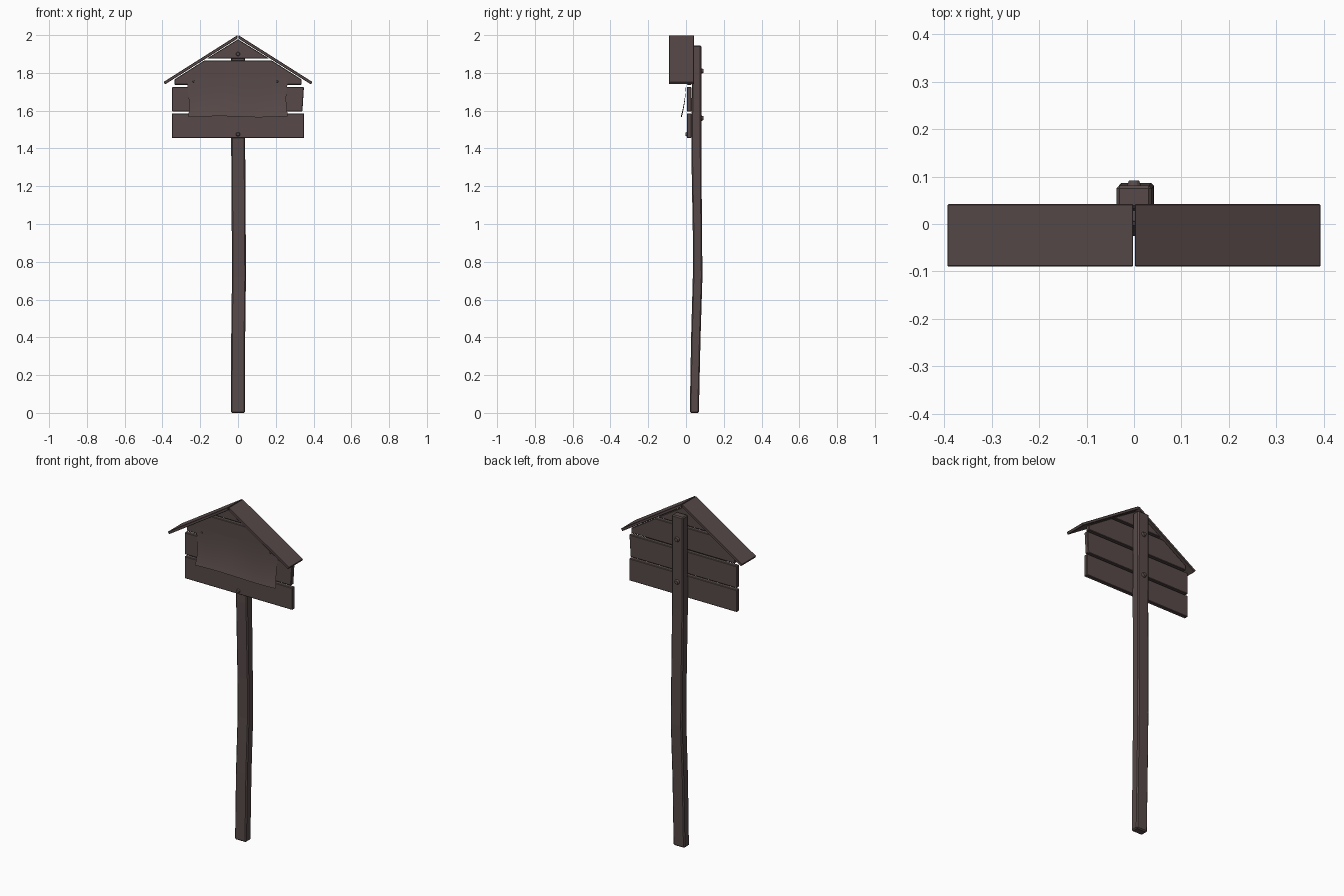
import bpy, bmesh, math
from mathutils import Matrix, Vector

if "Cube" in bpy.data.objects:
    bpy.data.objects.remove(bpy.data.objects["Cube"])

wood = bpy.data.materials.new("dark brown wood")
wood.diffuse_color = (0.095, 0.068, 0.066, 1)
wood.use_nodes = True
wood.node_tree.nodes["Principled BSDF"].inputs["Base Color"].default_value = wood.diffuse_color


def finish(name, bm, bevel=0.0, smooth=False):
    bmesh.ops.recalc_face_normals(bm, faces=bm.faces)
    me = bpy.data.meshes.new(name)
    bm.to_mesh(me)
    bm.free()
    ob = bpy.data.objects.new(name, me)
    bpy.context.collection.objects.link(ob)
    me.materials.append(wood)
    if bevel:
        m = ob.modifiers.new("bevel", 'BEVEL')
        m.width, m.segments, m.limit_method = bevel, 1, 'ANGLE'
    if smooth:
        for p in me.polygons:
            p.use_smooth = True
    return ob


def slab(name, pts, y0, y1, bevel=0.003):
    """Extrude an x-z outline from y0 to y1."""
    bm = bmesh.new()
    f = bm.faces.new([bm.verts.new((x, y0, z)) for x, z in pts])
    r = bmesh.ops.extrude_face_region(bm, geom=[f])
    vs = [v for v in r['geom'] if isinstance(v, bmesh.types.BMVert)]
    bmesh.ops.translate(bm, verts=vs, vec=(0, y1 - y0, 0))
    return finish(name, bm, bevel)


# Slightly crooked post: (z, x centre, y front, y back)
bm = bmesh.new()
rings = []
for z, cx, yf, yb in [(0, 0, .02, .068), (.4, .001, .027, .077), (.72, .005, .036, .087),
                      (.95, .004, .036, .085), (1.4, .001, .028, .081), (1.945, 0, .033, .081)]:
    rings.append([bm.verts.new((cx + sx * .037, y, z))
                  for sx, y in [(-1, yf), (1, yf), (1, yb), (-1, yb)]])
for a, b in zip(rings, rings[1:]):
    for i in range(4):
        j = (i + 1) % 4
        bm.faces.new((a[i], a[j], b[j], b[i]))
bm.faces.new(rings[0])
bm.faces.new(rings[-1])
finish("post", bm, 0.006)

# Back boards, the upper two cut to the gable
slab("bottom_board", [(-.35, 1.455), (.35, 1.455), (.35, 1.585), (-.35, 1.585)], .004, .029)
slab("middle_board", [(-.35, 1.596), (.341, 1.596), (.349, 1.725), (-.35, 1.725)], .004, .029)
slab("upper_board", [(-.337, 1.737), (.337, 1.737), (.337, 1.765),
                     (.18, 1.865), (-.18, 1.865), (-.337, 1.765)], .004, .029)
slab("gable_board", [(-.165, 1.876), (.165, 1.876), (0, 1.978)], .004, .029)

# Roof panels, mirrored
slope = Vector((.391, -.248)).normalized()
down = Vector((slope.y, -slope.x)) * .015
for s, side in ((-1, "left"), (1, "right")):
    a, b = Vector((.002, 2.0)), Vector((.394, 1.752))
    pts = [a, b, b + down, Vector((.002, 1.982))]
    slab(side + "_roof_panel", [(s * p.x, p.y) for p in pts], -.09, .042, .002)

# Curled paper notice with uneven edges
bm = bmesh.new()
NX, NZ = 24, 12
grid = []
for j in range(NZ + 1):
    t = j / NZ                      # 0 at top, 1 at bottom
    row = []
    for i in range(NX + 1):
        u = i / NX * 2 - 1
        x = u * .262 - .002 + .005 * abs(u) * math.sin(5 * t + 2 * u)
        z = 1.777 - .209 * t + .003 * math.sin(4 * u + 3 * t)
        y = .001 - .004 * t - .022 * t ** 2.5 + .002 * t * math.sin(5 * u)
        row.append(bm.verts.new((x, y, z)))
    grid.append(row)
for a, b in zip(grid, grid[1:]):
    for i in range(NX):
        bm.faces.new((a[i], b[i], b[i + 1], a[i + 1]))
finish("paper_notice", bm, 0, True)


# Nails and bolts: flattened domes facing along y
def dome(name, x, y, z, r, h, d):
    bm = bmesh.new()
    rot = Matrix.Rotation(math.radians(-90 * d), 4, 'X')
    bmesh.ops.create_cone(bm, cap_ends=True, segments=12, radius1=r, radius2=r * .65,
                          depth=h, matrix=Matrix.Translation((x, y + d * h / 2, z)) @ rot)
    finish(name, bm)


for i, (x, z) in enumerate([(-.235, 1.755), (.208, 1.755)]):
    dome("notice_nail_%d" % i, x, .002, z, .006, .007, -1)
for i, z in enumerate([1.475, 1.9]):
    dome("board_nail_%d" % i, 0, .006, z, .012, .009, -1)
for i, z in enumerate([1.56, 1.81]):
    dome("back_bolt_%d" % i, 0, .078, z, .016, .014, 1)
